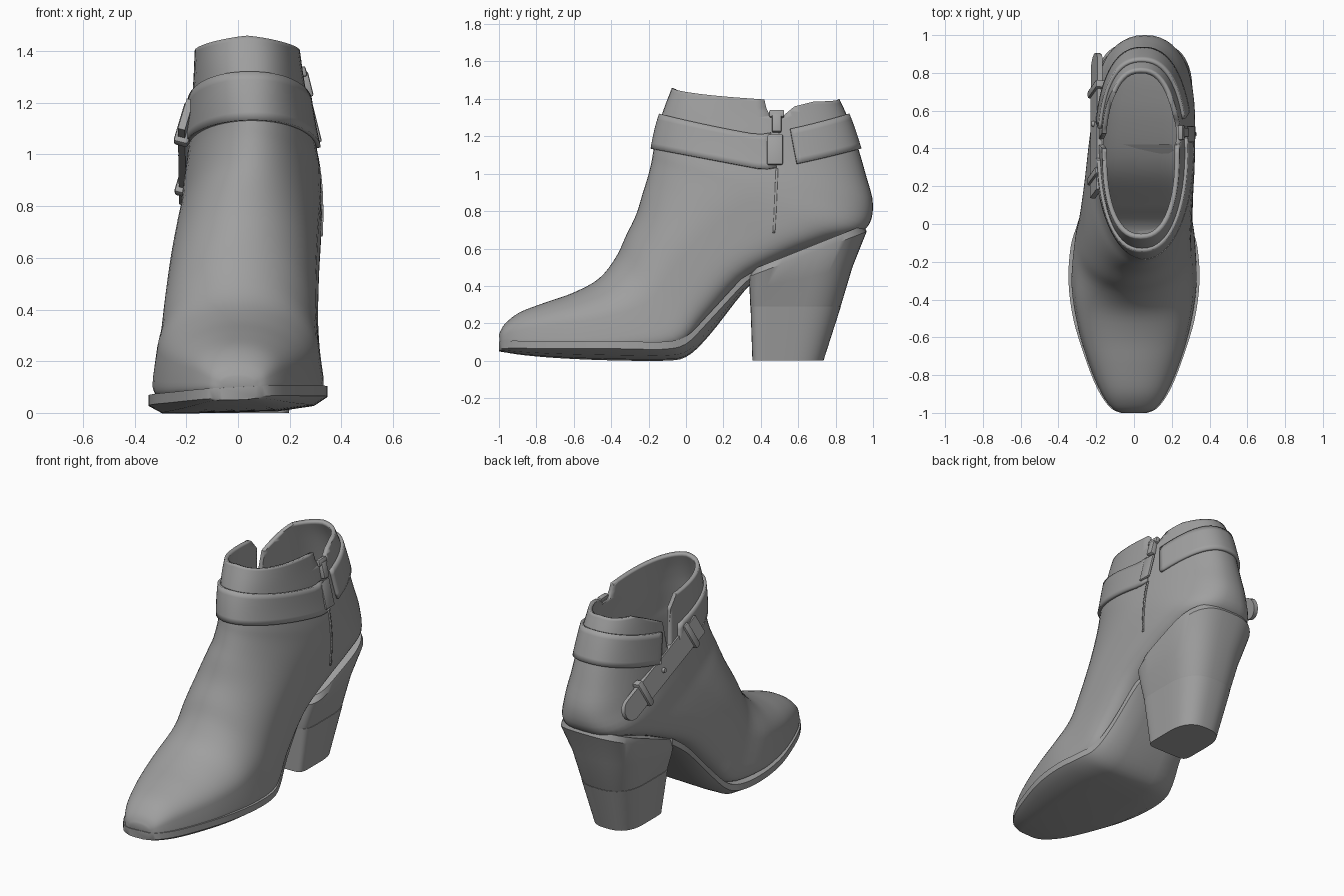
import bpy, bmesh, math
from mathutils import Vector, Matrix

if "Cube" in bpy.data.objects:
    bpy.data.objects.remove(bpy.data.objects["Cube"])

grey = bpy.data.materials.new("plain grey")
grey.use_nodes = True
COLOUR = (0.35, 0.35, 0.35, 1)
grey.diffuse_color = COLOUR
grey.node_tree.nodes["Principled BSDF"].inputs["Base Color"].default_value = COLOUR


def make(name, bm, angle=40):
    bmesh.ops.recalc_face_normals(bm, faces=bm.faces)
    mesh = bpy.data.meshes.new(name)
    bm.to_mesh(mesh)
    bm.free()
    mesh.materials.append(grey)
    ob = bpy.data.objects.new(name, mesh)
    bpy.context.collection.objects.link(ob)
    bpy.ops.object.select_all(action="DESELECT")
    ob.select_set(True)
    bpy.context.view_layer.objects.active = ob
    bpy.ops.object.shade_smooth_by_angle(angle=math.radians(angle))
    return ob


def loft(rows, closed=True, caps=(True, True)):
    bm = bmesh.new()
    grid = [[bm.verts.new(p) for p in row] for row in rows]
    n = len(grid[0])
    for a, b in zip(grid, grid[1:]):
        for i in range(n if closed else n - 1):
            j = (i + 1) % n
            bm.faces.new((a[i], a[j], b[j], b[i]))
    for row, cap in zip((grid[0], grid[-1]), caps):
        if cap:
            bm.faces.new(row)
    return bm


def thicken(ob, amount, offset):
    mod = ob.modifiers.new("thickness", "SOLIDIFY")
    mod.thickness = amount
    mod.offset = offset


def smooth_stations(rows, steps):
    # Catmull-Rom spline through rows of numbers
    out = []
    for i in range(len(rows) - 1):
        quad = [rows[max(0, min(len(rows) - 1, i + k))] for k in (-1, 0, 1, 2)]
        for s in range(steps):
            t = s / steps
            out.append([b + .5 * t * (c - a + t * (2*a - 5*b + 4*c - d + t * (3*(b - c) + d - a)))
                        for a, b, c, d in zip(*quad)])
    return out + [list(rows[-1])]


def power(v, e):
    return math.copysign(abs(v) ** e, v) if abs(v) > 1e-6 else 0


def ring_point(st, th):
    # front y, z, rear y, z, centre x, half width, front and rear roundness
    fy, fz, by, bz, xc, w, ef, eb = st
    c, s = math.cos(th), math.sin(th)
    e = ef if c > 0 else eb
    k, x = power(c, e), power(s, e)
    x *= 1 - k * .2 * max(0, .75 - eb)   # squarer rings flare towards the sole
    return Vector((xc + w * x, (fy + by) / 2 + (fy - by) / 2 * k, (fz + bz) / 2 + (fz - bz) / 2 * k))


def ring(st, n=56):
    return [ring_point(st, 2 * math.pi * i / n) for i in range(n)]


# Upper: rings fan from the toe up to the ankle opening
upper_stations = smooth_stations([
    (-1.0, .14, -.995, .09, 0, .065, .9, .6),
    (-.97, .195, -.98, .075, 0, .112, .9, .5),
    (-.89, .258, -.9, .065, 0, .165, .9, .36),
    (-.75, .312, -.75, .058, 0, .224, .92, .3),
    (-.6, .365, -.55, .05, 0, .278, .95, .27),
    (-.465, .44, -.3, .05, 0, .312, 1, .26),
    (-.374, .555, -.03, .075, .005, .303, 1, .3),
    (-.32, .67, .12, .225, .01, .292, 1, .4),
    (-.267, .78, .31, .43, .023, .283, 1, .42),
    (-.23, .9, .55, .56, .038, .275, 1, .42),
    (-.205, .98, .765, .64, .05, .27, 1, .48),
    (-.185, 1.06, .955, .70, .055, .267, 1, .62),
    (-.175, 1.12, 1.0, .83, .057, .255, 1, .8),
    (-.16, 1.2, .96, 1.0, .05, .237, .95, .85),
    (-.14, 1.28, .91, 1.17, .045, .222, .9, .85),
    (-.11, 1.37, .865, 1.3, .04, .211, .85, .85),
    (-.075, 1.46, .82, 1.4, .036, .204, .85, .85)], 4)
rows = [ring(s) for s in upper_stations]
for k, row in enumerate(rows[-9:]):
    for i, p in enumerate(row):
        p.z -= .03 * k / 8 * abs(math.sin(2 * math.pi * i / len(row)))
upper = make("upper", loft(rows, caps=(True, False)), 50)
thicken(upper, .025, -1)


# Slits in the collar: a deep one by the strap, a shallow one by the zip
def slit_cutter(name, x, points):
    ob = make(name, loft([[(x + dx, y, z) for y, z in points] for dx in (-.12, .12)]))
    ob.hide_render = True
    ob.hide_set(True)
    cut = upper.modifiers.new(name, "BOOLEAN")
    cut.operation = "DIFFERENCE"
    cut.solver = "EXACT"
    cut.object = ob


slit_cutter("strap_slit_cutter", -.18, [(.42, 1.1), (.45, 1.1), (.48, 1.28), (.6, 1.34), (.78, 1.42),
                                        (.78, 1.6), (.22, 1.6), (.33, 1.41), (.4, 1.33)])
slit_cutter("zip_slit_cutter", .27, [(.45, 1.31), (.52, 1.31), (.58, 1.36), (.7, 1.39), (.7, 1.6),
                                     (.37, 1.6), (.43, 1.35)])


# Bands follow the shaft surface
def at_height(th, z, out):
    prev = None
    for st in upper_stations:
        p = ring_point(st, th)
        if prev and prev.z <= z <= p.z and st[3] > .5:
            p = prev.lerp(p, (z - prev.z) / max(p.z - prev.z, 1e-6))
            break
        prev = p
    d = Vector((p.x - .045, (p.y - .37) * .45, 0)).normalized()
    return p + d * out


def band(name, t0, t1, n=48):
    rows = []
    for i in range(n + 1):
        th = t0 + (t1 - t0) * i / n
        zc = 1.225 - .11 * (1 - abs(math.cos(th)))
        rows.append([at_height(th, zc + .093 * k / 3, .006) for k in range(-3, 4)])
    thicken(make(name, loft(rows, False, (False, False))), .022, 0)


band("front_band", -1.5, 1.66)
band("back_band", 1.85, 2 * math.pi - 1.75)

# Zip seam hugging the outer side
rows = [[(.36, .47 + .02 * i / 16 + dy, .68 + .36 * i / 16) for dy in (-.006, .006)] for i in range(17)]
seam = make("zip_seam", loft(rows, False, (False, False)))
wrap = seam.modifiers.new("hug", "SHRINKWRAP")
wrap.target = upper
wrap.offset = .002
thicken(seam, .008, 0)

# Sole: welt edge with a rounded underside (y, half width, top z, bottom z)
sole = smooth_stations([
    (-1.0, .07, .1, .05), (-.97, .128, .1, .045), (-.87, .195, .097, .03), (-.7, .262, .093, .015),
    (-.5, .322, .09, .005), (-.3, .347, .086, .0), (-.12, .335, .085, .0), (.0, .3, .115, .02),
    (.12, .265, .235, .13), (.31, .235, .44, .37), (.42, .2, .53, .47)], 4)
rows = []
for y, w, zt, zb in sole:
    ze = max(zb, zt - .04)
    half = [(w, zt), (w, ze), (w * .85, ze * .3 + zb * .7), (w * .45, zb)]
    outline = half + [(-x, z) for x, z in reversed(half)]
    rows.append([(x, y, max(zb, z + .05 * x)) for x, z in outline])
make("sole", loft(rows), 35)

# Block heel with a heel cap below a fine seam
heel = [(.345, .285, .822, .285, .05, .188, .25, .75), (.343, .3, .83, .3, .05, .193, .25, .75),
        (.34, .38, .89, .5, .05, .224, .28, .75), (.337, .45, .966, .69, .053, .257, .34, .7),
        (.36, .49, .95, .725, .053, .25, .38, .7)]
make("heel", loft([ring(s) for s in heel]), 35)
cap = [(.355, 0, .735, 0, .05, .147, .25, .75), (.345, .29, .828, .29, .05, .193, .25, .75)]
make("heel_cap", loft([ring(s) for s in cap]), 35)


# Small bevelled blocks for the hardware
def block(name, size, loc, rot, bevel=.008):
    bm = bmesh.new()
    bmesh.ops.create_cube(bm, size=1)
    bmesh.ops.scale(bm, vec=size, verts=bm.verts)
    bmesh.ops.bevel(bm, geom=bm.edges[:], offset=bevel, segments=2, affect="EDGES", profile=.5)
    bm.transform(Matrix.Translation(loc) @ rot)
    return make(name, bm)


# Diagonal strap with a rounded tip, two keeper loops and a stud
start, tip = Vector((-.2, .16, 1.155)), Vector((-.195, .9, .84))
along = (tip - start).normalized()
across = Vector((-1, 0, .3)).cross(along).normalized()
outward = along.cross(across)
frame = Matrix((along, across, outward)).transposed().to_4x4()
length = (tip - start).length
outline = [(0, -.065), (0, .065)]
for i in range(9):
    a = math.pi / 2 - math.pi * i / 8
    outline.append((length - .065 + .065 * math.cos(a), .065 * math.sin(a)))
rows = [[start + along * u + across * v + outward * d for u, v in outline] for d in (-.012, .016)]
make("strap", loft(rows))
for name, u in (("front_loop", .1), ("rear_loop", .6)):
    block(name, (.045, .175, .06), start + along * u, frame, .012)
bm = bmesh.new()
bmesh.ops.create_cone(bm, cap_ends=True, segments=16, radius1=.017, radius2=.012, depth=.02)
bm.transform(Matrix.Translation(start + along * .4 + outward * .022) @ frame)
make("strap_stud", bm)

# Zip slider and hanging pull
lean = Matrix.Rotation(math.radians(-14), 4, "Y")
block("zip_pull", (.018, .085, .17), (.296, .475, 1.13), lean)
block("zip_slider", (.04, .05, .1), (.262, .485, 1.27), lean)
block("zip_bridge", (.03, .08, .04), (.25, .485, 1.32), lean)
